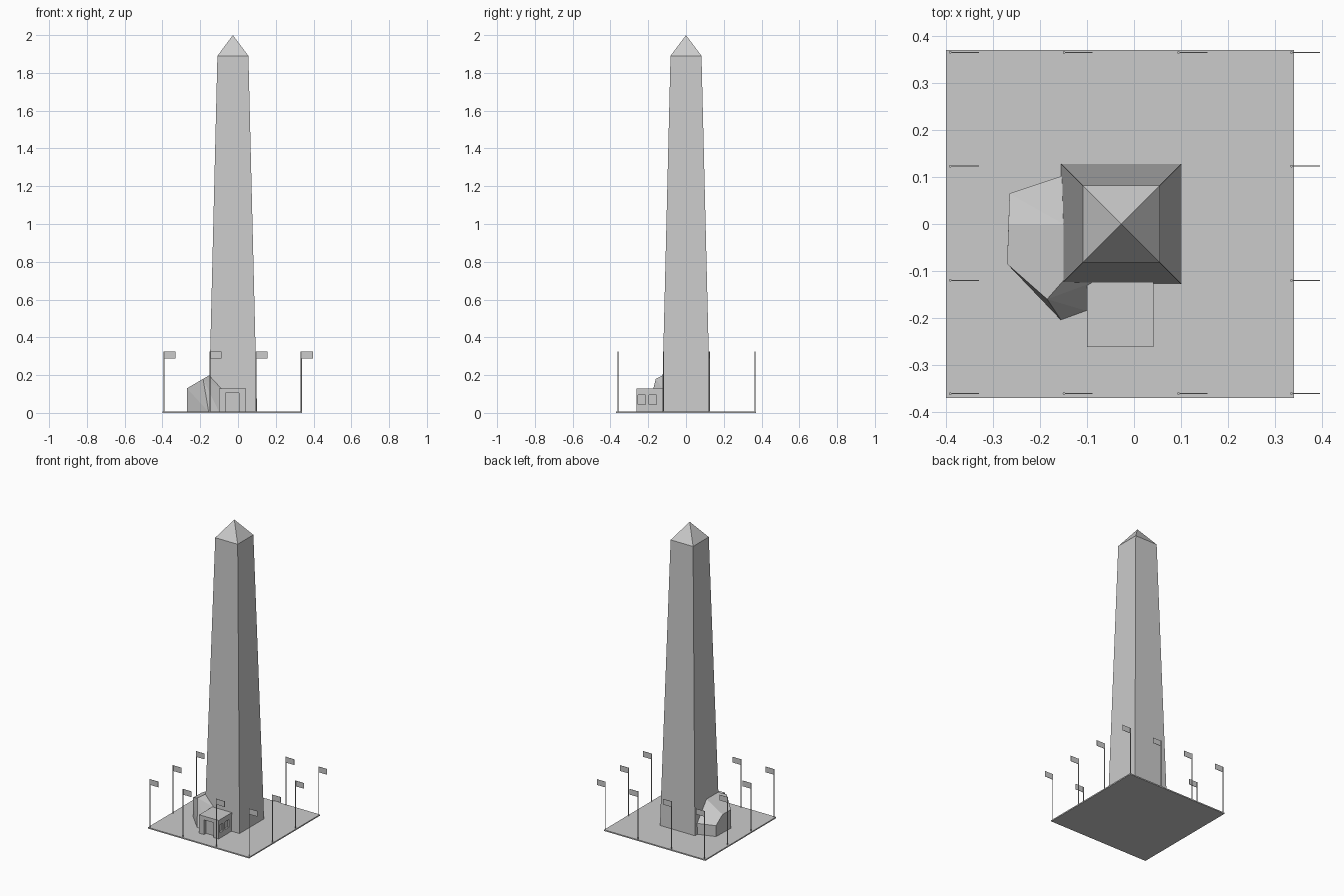
import bpy, bmesh

cube = bpy.data.objects.get("Cube")
if cube:
    bpy.data.objects.remove(cube, do_unlink=True)

# One pale stone colour throughout
stone = bpy.data.materials.new("pale_grey_stone")
stone.use_nodes = True
STONE = (0.6, 0.6, 0.6, 1)
stone.diffuse_color = STONE
stone.node_tree.nodes["Principled BSDF"].inputs["Base Color"].default_value = STONE


def finish(name, bm):
    bmesh.ops.recalc_face_normals(bm, faces=bm.faces)
    mesh = bpy.data.meshes.new(name)
    bm.to_mesh(mesh)
    bm.free()
    mesh.materials.append(stone)
    obj = bpy.data.objects.new(name, mesh)
    bpy.context.collection.objects.link(obj)
    return obj


def add_box(bm, low, high):
    verts = bmesh.ops.create_cube(bm, size=1)["verts"]
    for v in verts:
        for i in range(3):
            v.co[i] = low[i] if v.co[i] < 0 else high[i]


def box(name, low, high):
    bm = bmesh.new()
    add_box(bm, low, high)
    return finish(name, bm)


def hull(name, points):
    bm = bmesh.new()
    for p in points:
        bm.verts.new(p)
    result = bmesh.ops.convex_hull(bm, input=bm.verts)
    junk = set(result["geom_interior"]) | set(result["geom_unused"])
    bmesh.ops.delete(bm, geom=[g for g in junk if isinstance(g, bmesh.types.BMVert)],
                     context="VERTS")
    bmesh.ops.dissolve_limit(bm, angle_limit=0.03, verts=bm.verts, edges=bm.edges)
    return finish(name, bm)


# Ground plate
box("ground_plate", (-0.4, -0.37, 0), (0.34, 0.37, 0.008))

# Tapered shaft with pyramid tip
CX = -0.027
bm = bmesh.new()
rings = []
for half, z in ((0.128, 0.004), (0.082, 1.89)):
    rings.append([bm.verts.new((CX + sx * half, sy * half, z))
                  for sx, sy in ((-1, -1), (1, -1), (1, 1), (-1, 1))])
apex = bm.verts.new((CX, 0, 2))
bm.faces.new(rings[0])
for i in range(4):
    j = (i + 1) % 4
    bm.faces.new((rings[0][i], rings[0][j], rings[1][j], rings[1][i]))
    bm.faces.new((rings[1][i], rings[1][j], apex))
finish("obelisk", bm)

# Faceted rock leaning against the shaft
outline = [(-0.13, 0.11), (-0.265, 0.065), (-0.27, -0.085),
           (-0.155, -0.205), (-0.1, -0.185), (-0.09, 0)]
crown = [(-0.13, 0.11, 0.08), (-0.265, 0.065, 0.08), (-0.267, 0, 0.13),
         (-0.27, -0.085, 0.13), (-0.185, -0.16, 0.18), (-0.15, -0.12, 0.2),
         (-0.15, 0, 0.2), (-0.09, -0.125, 0.13)]
hull("boulder", [(x, y, 0.004) for x, y in outline] + crown)

# Entrance hut with recessed door and side windows
hut = box("entrance_hut", (-0.1, -0.262, 0.004), (0.042, -0.11, 0.13))
bm = bmesh.new()
add_box(bm, (-0.065, -0.3, 0.008), (0.005, -0.24, 0.105))
for y in (-0.235, -0.175):
    add_box(bm, (0.032, y - 0.02, 0.045), (0.08, y + 0.02, 0.095))
cutter = finish("opening_cutter", bm)
cutter.hide_render = True
cutter.hide_viewport = True
cut = hut.modifiers.new("openings", "BOOLEAN")
cut.object = cutter
cut.operation = "DIFFERENCE"
cut.solver = "EXACT"

# Ring of flagpoles round the edge
xs = (-0.391, -0.149, 0.095, 0.335)
ys = (-0.361, -0.12, 0.123, 0.365)
for i, x in enumerate(xs):
    for j, y in enumerate(ys):
        if i in (0, 3) or j in (0, 3):
            bm = bmesh.new()
            pole = bmesh.ops.create_cone(bm, segments=8, radius1=0.0028, radius2=0.0028,
                                         depth=0.32, cap_ends=True)["verts"]
            bmesh.ops.translate(bm, verts=pole, vec=(x, y, 0.165))
            finish("flagpole", bm)
            box("flag", (x, y - 0.001, 0.288), (x + 0.061, y + 0.001, 0.325))
